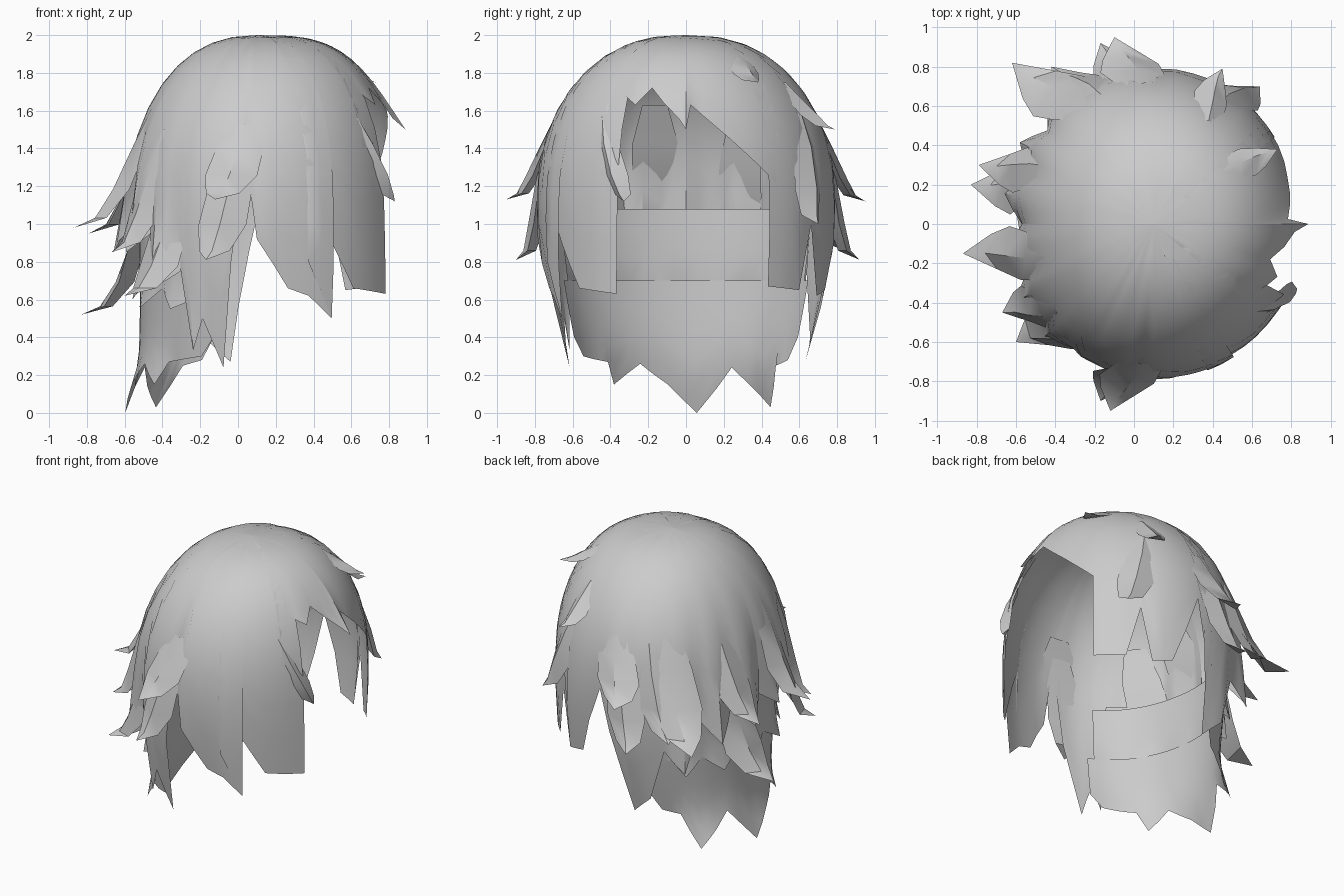
import bpy, bmesh
from math import sin, cos, radians, degrees, atan2, sqrt
from mathutils import Vector

if "Cube" in bpy.data.objects:
    bpy.data.objects.remove(bpy.data.objects["Cube"])

CX, CZ, RY, RZ = 0.1, 1.15, 0.79, 0.85


def surf(a, z, off=0.0):
    """Point on the head-shaped guide surface; azimuth 0 is the face (+x)."""
    a = radians(a)
    if z > CZ:
        # boxier than an ellipsoid, most of all above the fringe
        k = sqrt(max(0, 1 - ((z - CZ) / RZ) ** 2)) ** (0.88 - 0.24 * max(0, cos(a)))
    else:
        k = 1 - 0.3 * sin(a) ** 2 * max(0, 1 - z) ** 1.5
    rx = 0.71 + 0.04 * cos(a)
    return Vector((CX + (rx * k + off) * cos(a), (RY * k + off) * sin(a), z))


def finish(name, bm):
    bmesh.ops.remove_doubles(bm, verts=bm.verts[:], dist=0.0005)
    bmesh.ops.recalc_face_normals(bm, faces=bm.faces[:])
    me = bpy.data.meshes.new(name)
    bm.to_mesh(me)
    bm.free()
    ob = bpy.data.objects.new(name, me)
    bpy.context.collection.objects.link(ob)
    bpy.ops.object.select_all(action='DESELECT')
    ob.select_set(True)
    bpy.context.view_layer.objects.active = ob
    bpy.ops.object.shade_smooth_by_angle(angle=radians(35))
    return ob


def layer(name, table, ztop, inset=0.0, rows=10):
    """Sheet of hair hanging from ztop to a jagged hem of (azimuth, z, flare)."""
    hem = []
    for p, q in zip(table, table[1:]):
        n = max(1, round(abs(q[0] - p[0]) / 6))
        for i in range(n):
            hem.append([p[j] + (q[j] - p[j]) * i / n for j in range(3)])
    hem.append(table[-1])
    bm = bmesh.new()
    cols = []
    for a, zb, fl in hem:
        col = []
        for r in range(rows + 1):
            t = r / rows
            z = ztop - (ztop - zb) * (t * t if ztop > 1.9 else t)
            # locks only lean toward their tips near the hem
            col.append(bm.verts.new(surf(a, z, fl * t ** 5 - inset)))
        cols.append(col)
    for c, d in zip(cols, cols[1:]):
        for r in range(rows):
            bm.faces.new((c[r], c[r + 1], d[r + 1], d[r]))
    return finish(name, bm)


def spike(name, tip, length, width, twist=0.0):
    """Tapered ridged lock that leaves the surface and flicks out to its tip."""
    tip = Vector(tip)
    a = degrees(atan2(tip.y, tip.x - CX))
    bm = bmesh.new()
    rings = []
    for t, w in ((0, 0.5), (0.3, 0.9), (0.6, 1.0), (0.82, 0.65)):
        z = min(1.97, tip.z + length * (1 - t))
        p = surf(a + twist * (1 - t), z).lerp(tip, t ** 3)
        out = Vector((p.x - CX, p.y, 0)).normalized()
        side = Vector((-out.y, out.x, 0)) * width * w * 0.5
        lift = 0.04 * min(1, t * 2)
        rings.append([bm.verts.new(v) for v in
                      (p - side - out * 0.02, p + out * lift * w, p + side - out * 0.02)])
    end = bm.verts.new(tip)
    for r, s in zip(rings, rings[1:]):
        for i in range(3):
            j = (i + 1) % 3
            bm.faces.new((r[i], r[j], s[j], s[i]))
    for i in range(3):
        bm.faces.new((rings[-1][i], rings[-1][(i + 1) % 3], end))
    return finish(name, bm)


# Main crown: fringe, left side (+y), back, right side (-y), back to fringe
layer("crown_left", [
    (0, 1.5, .08), (2, 1.63, .02), (18, 1.45, 0), (37, 1.22, 0), (41, .95, 0), (34, .67, .0),
    (50, .65, .02), (57, 1.0, 0), (63, .62, .03), (74, .65, .02), (88, 1.15, 0),
    (104, .27, .0), (116, .4, .03), (124, .75, 0), (134, .62, .1), (143, .95, 0),
    (152, .8, .1), (161, 1.0, 0), (170, .85, .1), (180, 1.0, 0)], 2.0)
layer("crown_right", [
    (180, 1.0, 0), (189, .9, .08), (197, 1.0, 0), (206, .85, .1), (214, .95, 0),
    (222, .65, .1), (233, .75, 0), (238, .33, .03), (243, .5, 0), (252, .24, .0),
    (265, 1.36, 0), (270, .92, 0), (284, .66, 0), (293, .62, .02), (303, .5, .05),
    (292, .8, .02), (291, 1.2, 0), (303, .9, 0), (314, .66, .02), (333, .63, .03),
    (322, 1.1, 0), (323, 1.5, 0), (329, 1.7, 0),
    (338, 1.63, .02), (344, 1.72, 0), (357, 1.56, .03), (360, 1.5, .08)], 2.0)

# Under layer behind the neck, seen through the face opening
layer("under_layer", [
    (118, .62, 0), (128, .66, 0), (136, .55, .05), (146, .66, 0), (157, .56, .06), (168, .66, 0),
    (180, .6, .04), (191, .66, 0), (204, .56, .06), (216, .66, 0), (226, .55, .06),
    (242, .62, 0)], 1.08, 0.05, 4)

# Long nape with ragged points
layer("nape", [
    (114, .4, 0), (122, .28, 0), (134, .25, 0), (144, .03, .1), (153, .14, .06), (161, .24, .02),
    (168, .13, .05), (176, 0, .08), (187, .15, .05), (199, .26, .02), (211, .15, .05),
    (217, .27, .0), (238, .3, 0), (246, .4, 0)], 0.7, 0.05, 5)

# Flicked-out locks: tip, length, width, sideways sweep
flicks = [
    ((-.12, -.95, 1.13), .4, .28, 8), ((-.17, -.9, .81), .6, .26, 8),
    ((-.1, .95, 1.12), .4, .3, -8), ((-.17, .92, .81), .6, .26, -8),
    ((-.87, -.15, .98), .65, .28, 6), ((-.83, .2, .52), .55, .3, -6),
    ((-.79, .3, .95), .6, .26, -6), ((-.62, .82, .87), .7, .34, -8),
    ((-.67, -.45, .85), .65, .28, 8), ((-.6, -.6, .62), .5, .28, 8),
    ((-.42, .8, .9), .6, .26, -8), ((.83, -.33, 1.12), .45, .14, -14),
    ((.45, .79, 1.5), .25, .18, -6), ((.73, .38, 1.75), .15, .16, 4),
    ((.64, .7, 1.0), .6, .24, 8)]
for i, (tip, length, width, twist) in enumerate(flicks):
    spike(f"flick_lock_{i + 1:02d}", tip, length, width, twist)
